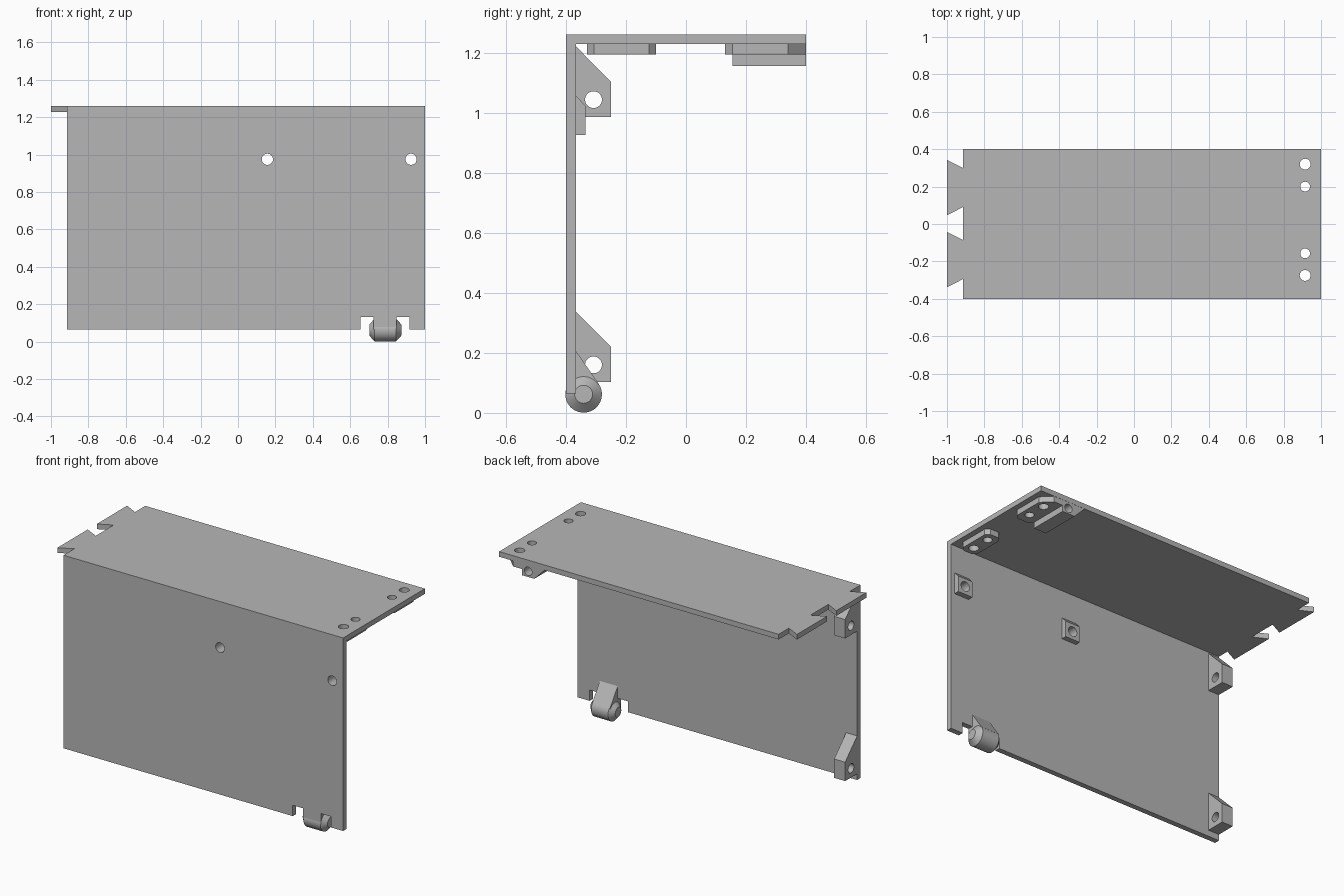
import bpy, bmesh, math
from mathutils import Vector

cube = bpy.data.objects.get("Cube")
if cube:
    bpy.data.objects.remove(cube, do_unlink=True)

grey = bpy.data.materials.new("plain_grey")
grey.use_nodes = True
colour = (0.47, 0.47, 0.47, 1)
grey.diffuse_color = colour
grey.node_tree.nodes["Principled BSDF"].inputs["Base Color"].default_value = colour


def place(axis, depth, u, v):
    """Point with the given depth along an axis; u, v are the other two axes in order."""
    return Vector({"x": (depth, u, v), "y": (u, depth, v), "z": (u, v, depth)}[axis])


def finish(name, bm):
    bmesh.ops.recalc_face_normals(bm, faces=bm.faces)
    mesh = bpy.data.meshes.new(name)
    bm.to_mesh(mesh)
    bm.free()
    mesh.materials.append(grey)
    obj = bpy.data.objects.new(name, mesh)
    bpy.context.collection.objects.link(obj)
    return obj


def loft(name, axis, rings):
    """Skin a stack of (depth, outline) rings and cap both ends."""
    bm = bmesh.new()
    loops = [[bm.verts.new(place(axis, d, u, v)) for u, v in outline] for d, outline in rings]
    for a, b in zip(loops, loops[1:]):
        for i in range(len(a)):
            j = (i + 1) % len(a)
            bm.faces.new((a[i], a[j], b[j], b[i]))
    bm.faces.new(loops[0])
    bm.faces.new(loops[-1])
    return finish(name, bm)


def prism(name, axis, start, end, outline):
    return loft(name, axis, [(start, outline), (end, outline)])


def circle(u, v, r, sides=32):
    turns = [math.tau * i / sides for i in range(sides)]
    return [(u + r * math.cos(t), v + r * math.sin(t)) for t in turns]


def shade(obj):
    bpy.ops.object.select_all(action="DESELECT")
    obj.select_set(True)
    bpy.context.view_layer.objects.active = obj
    bpy.ops.object.shade_smooth_by_angle(angle=math.radians(30))


def drill(obj, axis, start, end, holes):
    """Cut round holes (u, v, radius) through a part."""
    for u, v, r in holes:
        cutter = prism("drill", axis, start, end, circle(u, v, r))
        cutter.hide_render = True
        mod = obj.modifiers.new("hole", "BOOLEAN")
        mod.object, mod.solver = cutter, "EXACT"
        bpy.context.view_layer.update()
        cut = bpy.data.meshes.new_from_object(obj.evaluated_get(bpy.context.evaluated_depsgraph_get()))
        obj.modifiers.clear()
        obj.data = cut
        bpy.data.objects.remove(cutter, do_unlink=True)
    shade(obj)


FRONT, INNER, BACK = -0.4, -0.367, 0.4
LEFT_END, RIGHT_END = 1.0, -0.915
TOP, UNDER, BASE = 1.26, 1.228, 0.065
NOTCH = 0.132

# Front panel with two notches either side of the hinge tongue
panel = prism("front_panel", "y", FRONT, INNER, [
    (RIGHT_END, BASE), (0.655, BASE), (0.655, NOTCH), (0.725, NOTCH), (0.725, BASE),
    (0.847, BASE), (0.847, NOTCH), (0.917, NOTCH), (0.917, BASE), (LEFT_END, BASE),
    (LEFT_END, UNDER), (RIGHT_END, UNDER)])
BOSS_X, BOSS_Z = (0.157, 0.925), 0.975
drill(panel, "y", -0.5, -0.3, [(x, BOSS_Z, 0.03) for x in BOSS_X])

# Top plate with two dovetail tabs
outline = [(RIGHT_END, FRONT), (LEFT_END, FRONT), (LEFT_END, BACK), (RIGHT_END, BACK)]
for y in (0.195, -0.19):
    outline += [(RIGHT_END, y + 0.105), (-1, y + 0.148), (-1, y - 0.148), (RIGHT_END, y - 0.105)]
plate = prism("top_plate", "z", UNDER, TOP, outline)
HOLE_X = 0.915
front_holes = [(HOLE_X, -0.157, 0.026), (HOLE_X, -0.275, 0.029)]
back_holes = [(HOLE_X, 0.2, 0.026), (HOLE_X, 0.32, 0.029)]
drill(plate, "z", 1.1, 1.4, front_holes + back_holes)

# Square bosses behind the panel holes
for i, x in enumerate(BOSS_X):
    boss = prism(f"panel_boss_{i + 1}", "x", x - 0.05, x + 0.05,
                 [(INNER, 0.925), (-0.335, 0.925), (-0.335, 1.023), (INNER, 1.057)])
    drill(boss, "y", -0.5, -0.3, [(x, BOSS_Z, 0.03)])

# Sloped lugs on the free edge of the panel
for name, z in (("lower_lug", 0.103), ("upper_lug", 0.986)):
    lug = prism(name, "x", RIGHT_END, RIGHT_END + 0.075,
                [(INNER, z), (-0.25, z), (-0.25, z + 0.117), (INNER, z + 0.235)])
    drill(lug, "x", -1.1, -0.7, [(-0.308, z + 0.057, 0.028)])

# Pads under the plate holes
PAD = 1.193
front_pad = prism("front_pad", "z", PAD, UNDER, [
    (0.942, -0.33), (0.965, -0.307), (0.965, -0.123), (0.942, -0.1),
    (0.883, -0.1), (0.86, -0.123), (0.86, -0.307), (0.883, -0.33)])
drill(front_pad, "z", 1.1, 1.4, front_holes)
back_pad = prism("back_pad", "z", PAD, UNDER, [
    (0.94, 0.13), (0.965, 0.155), (0.965, 0.34), (0.905, 0.399),
    (0.845, 0.399), (0.845, 0.155), (0.87, 0.13)])
drill(back_pad, "z", 1.1, 1.4, back_holes)

# Sloped lug under the plate, next to the back pad
plate_lug = prism("plate_lug", "y", 0.155, 0.399,
                  [(0.845, UNDER), (0.845, 1.155), (0.76, 1.155), (0.688, UNDER)])
drill(plate_lug, "y", 0.1, 0.5, [(0.802, 1.19, 0.026)])

# Hinge knuckle with conical ends, and the web joining it to the panel
HY, HZ, HR = -0.341, 0.062, 0.061
knuckle = loft("hinge_knuckle", "x", [
    (x, circle(HY, HZ, r, 48)) for x, r in
    ((0.703, 0.03), (0.73, HR), (0.845, HR), (0.873, 0.03))])
shade(knuckle)
prism("hinge_web", "x", 0.725, 0.847,
      [(INNER, 0.207), (-0.29, 0.096), (HY, HZ), (INNER, HZ)])
